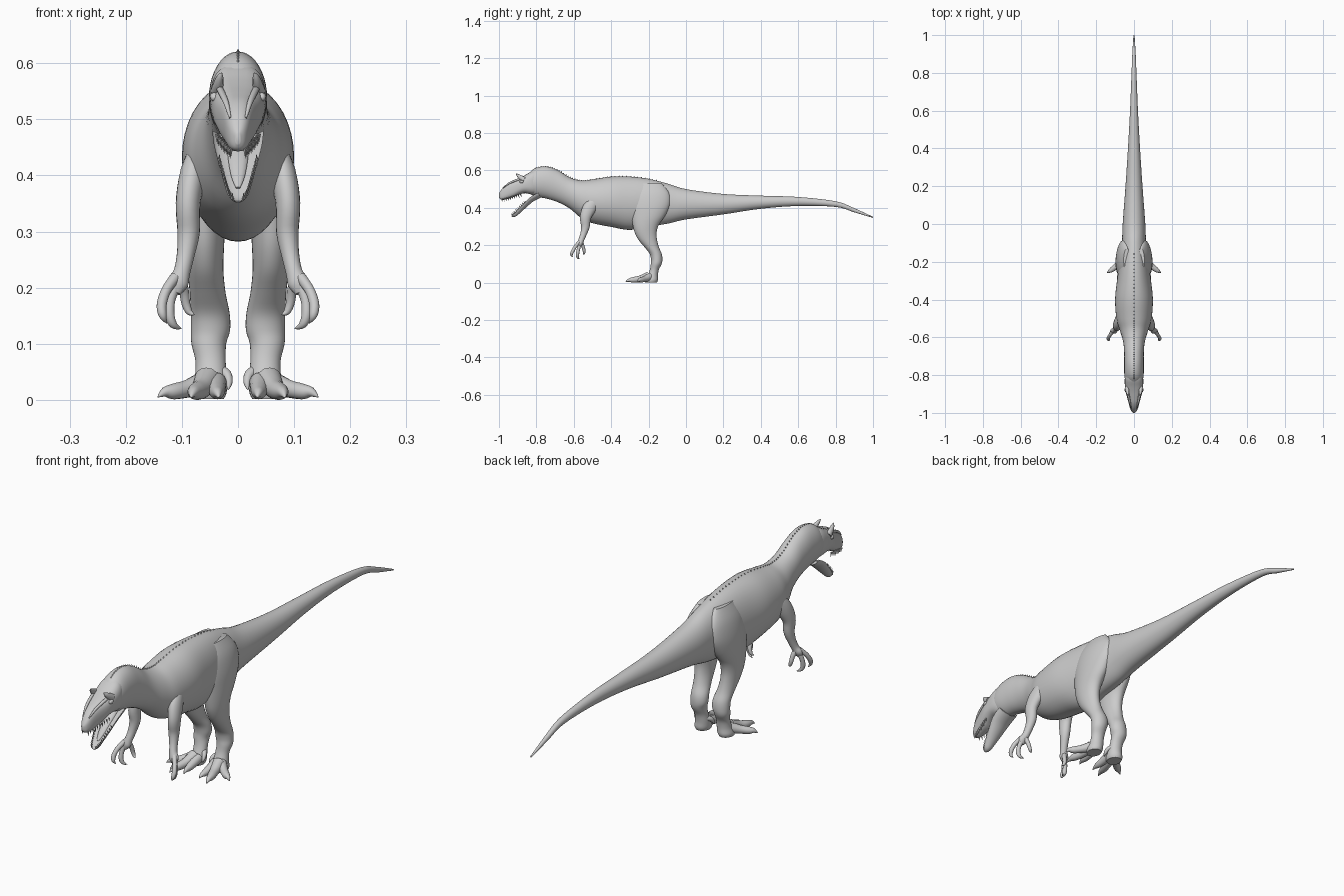
import bpy, bmesh, math
from mathutils import Vector

X, Y, Z = Vector((1, 0, 0)), Vector((0, 1, 0)), Vector((0, 0, 1))


def smooth_keys(keys, steps):
    """Catmull-Rom interpolation through key tuples."""
    out = []
    for i in range(len(keys) - 1):
        p0, p1, p2 = keys[max(i - 1, 0)], keys[i], keys[i + 1]
        p3 = keys[min(i + 2, len(keys) - 1)]
        for s in range(steps):
            t = s / steps
            out.append([0.5 * (2 * b + (c - a) * t + (2 * a - 5 * b + 4 * c - d) * t * t
                               + (3 * b - a - 3 * c + d) * t ** 3)
                        for a, b, c, d in zip(p0, p1, p2, p3)])
    out.append(list(keys[-1]))
    return out


def finish(name, bm, mirror):
    bmesh.ops.recalc_face_normals(bm, faces=bm.faces)
    me = bpy.data.meshes.new(name)
    bm.to_mesh(me)
    bm.free()
    for p in me.polygons:
        p.use_smooth = True
    ob = bpy.data.objects.new(name, me)
    bpy.context.collection.objects.link(ob)
    if mirror:
        ob.modifiers.new("mirror", 'MIRROR').use_mirror_merge = False
    bpy.context.view_layer.objects.active = ob
    ob.select_set(True)
    bpy.ops.object.shade_smooth_by_angle(angle=math.radians(50))
    ob.select_set(False)
    return ob


def loft(name, keys, axes=None, ref=X, n=24, steps=4, p=1.0, up=1.0, mirror=False):
    """Skin elliptical rings; a key is (x, y, z, half width, half height)."""
    rings = smooth_keys(keys, steps)
    bm = bmesh.new()
    loops = []
    for i, (x, y, z, a, b) in enumerate(rings):
        if axes:
            u, v = axes
        else:
            t = (Vector(rings[min(i + 1, len(rings) - 1)][:3])
                 - Vector(rings[max(i - 1, 0)][:3])).normalized()
            u = (ref - t * ref.dot(t)).normalized()
            v = t.cross(u)
        loop = []
        for k in range(n):
            c, s = math.cos(2 * math.pi * k / n), math.sin(2 * math.pi * k / n)
            c = math.copysign(abs(c) ** p, c)
            s = math.copysign(abs(s) ** p, s) * (up if s > 0 else 1)
            q = Vector((x, y, z)) + u * (a * c) + v * (b * s)
            q.z = max(q.z, 0)
            loop.append(bm.verts.new(q))
        loops.append(loop)
    for r, s in zip(loops, loops[1:]):
        for k in range(n):
            bm.faces.new((r[k], r[(k + 1) % n], s[(k + 1) % n], s[k]))
    bm.faces.new(loops[0])
    bm.faces.new(loops[-1])
    finish(name, bm, mirror)
    return rings


def spikes(name, items, mirror=True):
    """Small four-sided spikes; an item is (base, tip, radius)."""
    bm = bmesh.new()
    for base, tip, r in items:
        d = Vector(tip) - Vector(base)
        u = d.cross(Y if abs(d.y) < abs(d.z) else X).normalized() * r
        v = d.cross(u).normalized() * r
        ring = [bm.verts.new(Vector(base) + w) for w in (u, v, -u, -v)]
        top = bm.verts.new(tip)
        bm.faces.new(ring)
        for k in range(4):
            bm.faces.new((ring[k], ring[(k + 1) % 4], top))
    finish(name, bm, mirror)


def y_keys(rows):  # rows of (y, top, bottom, half width)
    return [(0, y, (t + b) / 2, w, (t - b) / 2) for y, t, b, w in rows]


# Tail, torso and neck
body = loft("body", y_keys([
    (1.0, .352, .346, .003), (.9, .398, .376, .009), (.8, .435, .405, .013),
    (.6, .458, .41, .021), (.4, .465, .395, .032), (.2, .474, .365, .045),
    (0, .50, .338, .06), (-.1, .53, .315, .064), (-.2, .555, .30, .076),
    (-.3, .567, .282, .09), (-.4, .567, .298, .10), (-.5, .552, .318, .093),
    (-.56, .546, .345, .076), (-.62, .562, .395, .058), (-.68, .598, .428, .052),
    (-.74, .620, .448, .052), (-.8, .614, .46, .051), (-.84, .585, .478, .042),
    (-.86, .56, .50, .02)]), axes=(X, Z), n=40, steps=5)

# Skull with upper jaw
loft("skull", y_keys([
    (-.78, .60, .475, .04), (-.82, .597, .472, .049), (-.86, .575, .478, .048),
    (-.89, .56, .472, .044), (-.92, .547, .458, .036), (-.95, .533, .449, .028),
    (-.975, .513, .443, .021), (-.992, .49, .446, .013), (-1.0, .475, .456, .004)]),
    axes=(X, Z), n=32, p=.75)

# Lower jaw, a trough with a raised rim, and tongue
jaw = loft("lower_jaw", [
    (0, -.79, .482, .046, .03), (0, -.835, .455, .043, .028), (0, -.87, .42, .034, .024),
    (0, -.90, .39, .025, .022), (0, -.92, .367, .017, .017), (0, -.933, .356, .006, .006)],
    n=28, up=-.4)
loft("tongue", [(0, -.80, .468, .02, .01), (0, -.85, .432, .018, .007),
                (0, -.885, .398, .012, .005), (0, -.905, .378, .004, .002)], n=12)

# Teeth along both jaws
teeth = []
for i in range(10):
    f = i / 9
    base = Vector((.037 - .024 * f, -.885 - .1 * f, .474 - .026 * f))
    teeth.append((base, base + Vector((0, .005, -.021 + .006 * abs(f - .5))), .004))
for x, y, z, a, b in jaw[7:19]:
    teeth.append(((a * .93, y, z - .002), (a * .9, y - .008, z + .01), .003))
spikes("teeth", teeth)

# Brow horns, snout ridges, eyes
loft("brow_horn", [(.037, -.865, .55, .012, .014), (.035, -.885, .563, .009, .012),
                   (.032, -.9, .575, .006, .007), (.029, -.909, .583, .001, .001)],
     n=12, mirror=True)
loft("snout_ridge", [(.033, -.885, .555, .006, .006), (.028, -.915, .545, .006, .006),
                     (.021, -.95, .529, .005, .005), (.014, -.98, .503, .002, .002)],
     n=10, mirror=True)
loft("eye", [(.043, -.868, .54, .001, .001), (.043, -.872, .54, .007, .007),
             (.042, -.879, .54, .008, .008), (.041, -.886, .539, .007, .007),
             (.04, -.89, .539, .001, .001)], n=12, mirror=True)

# Row of small scales along the nape and back
spikes("back_scales", [((0, y, z + b - .003), (0, y + .004, z + b + .005), .004)
                       for x, y, z, a, b in body if -.82 < y < -.15], mirror=False)

# Legs: rows of (z, front y, back y, inner x, outer x)
leg_rows = [
    (.53, -.25, -.13, .02, .055), (.48, -.285, -.09, .015, .08), (.42, -.295, -.085, .015, .094),
    (.36, -.293, -.11, .015, .098), (.31, -.285, -.145, .022, .097), (.27, -.275, -.157, .025, .094),
    (.23, -.255, -.155, .026, .09), (.19, -.222, -.145, .022, .086), (.155, -.195, -.13, .015, .084),
    (.125, -.187, -.126, .014, .084), (.10, -.188, -.13, .021, .083), (.07, -.193, -.145, .022, .076),
    (.04, -.205, -.15, .02, .077), (.015, -.222, -.15, .02, .083), (.002, -.22, -.155, .025, .08)]
loft("leg", [((i + o) / 2, (f + b) / 2, z, (o - i) / 2, (b - f) / 2)
             for z, f, b, i, o in leg_rows], axes=(X, Y), n=32, mirror=True)

# Toes with claws
toes = {
    "outer_toe": [(.06, -.195, .03, .022), (.09, -.22, .02, .016), (.115, -.24, .015, .014),
                  (.13, -.25, .014, .009), (.143, -.258, .005, .001)],
    "middle_toe": [(.055, -.2, .035, .024), (.065, -.245, .02, .018), (.075, -.28, .015, .015),
                   (.08, -.305, .013, .009), (.084, -.323, .004, .001)],
    "inner_toe": [(.04, -.2, .03, .02), (.038, -.24, .019, .016), (.037, -.265, .014, .013),
                  (.036, -.285, .012, .008), (.034, -.3, .004, .001)],
    "dew_toe": [(.034, -.172, .052, .012), (.02, -.188, .045, .009), (.016, -.2, .03, .006),
                (.018, -.207, .018, .001)]}
for name, pts in toes.items():
    loft(name, [(*q, q[3]) for q in pts], ref=X if name == "dew_toe" else Z, n=14, mirror=True)

# Arms
loft("arm", [
    (.066, -.48, .44, .022, .03), (.08, -.515, .40, .024, .036), (.089, -.537, .35, .022, .03),
    (.088, -.538, .30, .02, .023), (.093, -.548, .26, .016, .017), (.10, -.56, .228, .015, .015),
    (.108, -.567, .207, .019, .014), (.112, -.572, .19, .01, .007)], n=20, mirror=True)

# Fingers with hooked claws
fingers = {
    "front_finger": [(.112, -.57, .218, .01), (.128, -.59, .195, .009), (.136, -.605, .17, .009),
                     (.134, -.612, .15, .007), (.127, -.606, .137, .001)],
    "middle_finger": [(.108, -.567, .212, .011), (.12, -.575, .18, .009), (.122, -.58, .152, .009),
                      (.115, -.578, .134, .007), (.101, -.57, .127, .001)],
    "rear_finger": [(.102, -.56, .214, .011), (.096, -.55, .192, .009), (.093, -.545, .172, .008),
                    (.087, -.545, .157, .006), (.078, -.55, .152, .001)]}
for name, pts in fingers.items():
    loft(name, [(*q, q[3]) for q in pts], ref=Y, n=14, mirror=True)
